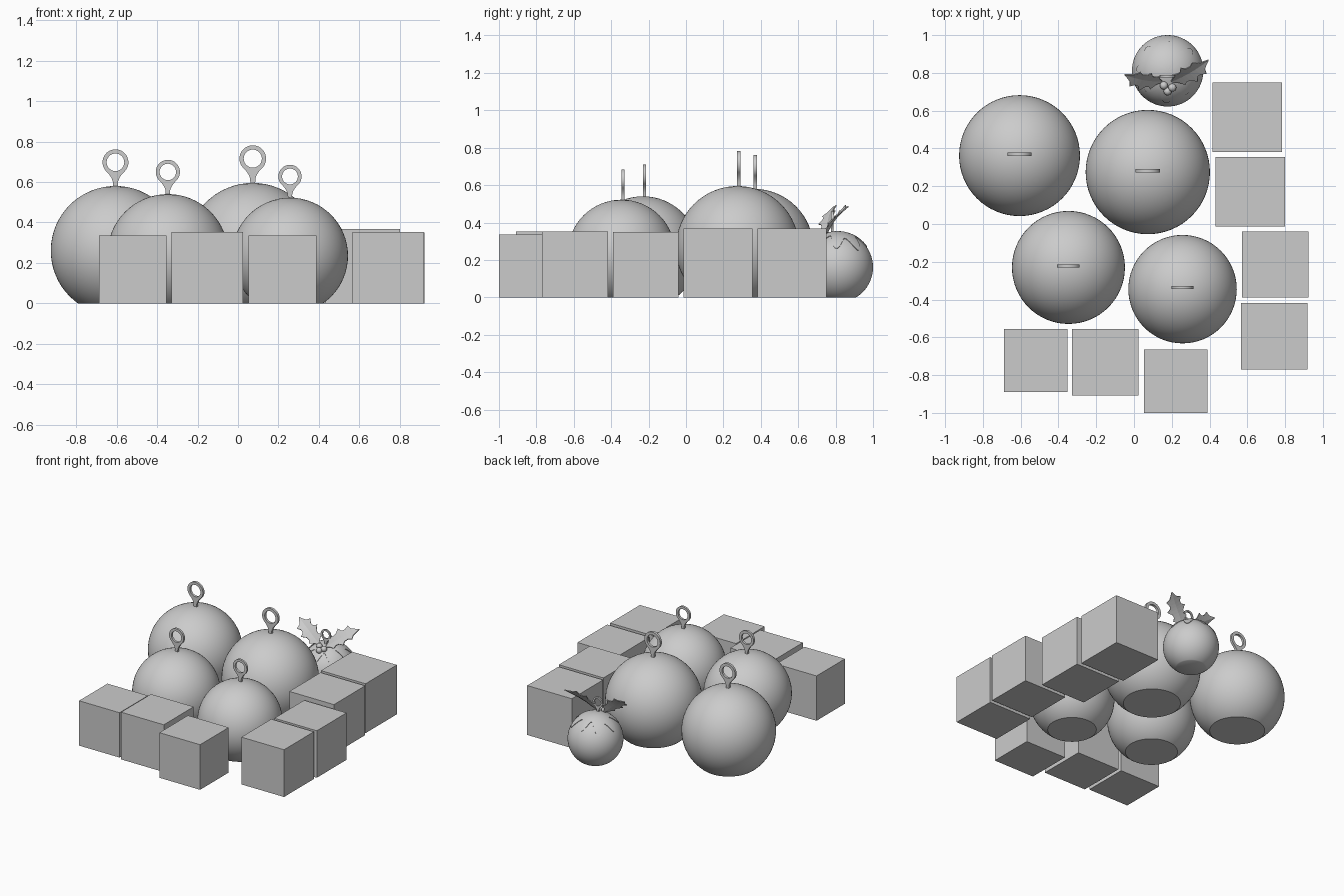
import bpy, bmesh
from math import sin, cos, pi, radians, atan2, sqrt
from mathutils import Vector, Matrix

cube = bpy.data.objects.get("Cube")
if cube:
    bpy.data.objects.remove(cube, do_unlink=True)

grey = bpy.data.materials.new("light_grey")
grey.use_nodes = True
GREY = (0.6, 0.6, 0.6, 1)
grey.diffuse_color = GREY
grey.node_tree.nodes["Principled BSDF"].inputs["Base Color"].default_value = GREY


def finish(bm, name, smooth=True):
    """Turn a bmesh into a grey object, smooth with sharp edges kept."""
    bmesh.ops.recalc_face_normals(bm, faces=bm.faces)
    mesh = bpy.data.meshes.new(name)
    bm.to_mesh(mesh)
    bm.free()
    mesh.materials.append(grey)
    obj = bpy.data.objects.new(name, mesh)
    bpy.context.collection.objects.link(obj)
    if smooth:
        bpy.ops.object.select_all(action='DESELECT')
        obj.select_set(True)
        bpy.context.view_layer.objects.active = obj
        bpy.ops.object.shade_smooth_by_angle(angle=radians(35))
    return obj


def ball(name, centre, radius, flat_base=True, segments=64):
    """Sphere, cut flat where it meets the ground."""
    bm = bmesh.new()
    bmesh.ops.create_uvsphere(bm, u_segments=segments, v_segments=segments // 2,
                              radius=radius, matrix=Matrix.Translation(centre))
    if flat_base:
        cut = bmesh.ops.bisect_plane(bm, geom=bm.verts[:] + bm.edges[:] + bm.faces[:],
                                     plane_co=(0, 0, 0), plane_no=(0, 0, 1), clear_inner=True)
        rim = [e for e in cut["geom_cut"] if isinstance(e, bmesh.types.BMEdge)]
        bmesh.ops.contextual_create(bm, geom=rim)
    return finish(bm, name)


def hook(name, x, y, top, size):
    """Flat hanging loop: a ring whose outline tapers down into a neck."""
    neck = [(0.46, -0.98), (0.3, -1.22), (0.2, -1.5), (0.17, -2.1)]
    arc = [(cos(radians(a)), sin(radians(a))) for a in range(-50, 231, 7)]
    outline = [*reversed(neck), *arc, *[(-px, pz) for px, pz in neck]]
    bm = bmesh.new()
    centre = Vector((x, y - size * 0.14, top + size * 1.83))
    outer, inner = [], []
    for px, pz in outline:
        a = atan2(pz, px)
        outer.append(bm.verts.new(centre + size * Vector((px, 0, pz))))
        inner.append(bm.verts.new(centre + size * 0.68 * Vector((cos(a), 0, sin(a)))))
    for i in range(len(outline)):
        j = (i + 1) % len(outline)
        bm.faces.new((outer[i], outer[j], inner[j], inner[i]))
    face_copy = bmesh.ops.extrude_face_region(bm, geom=bm.faces[:])
    moved = [v for v in face_copy["geom"] if isinstance(v, bmesh.types.BMVert)]
    bmesh.ops.translate(bm, verts=moved, vec=(0, size * 0.28, 0))
    return finish(bm, name)


# Large baubles with hanging loops: x, y, radius, centre height
baubles = [(-0.606, 0.362, 0.32, 0.26), (0.073, 0.275, 0.329, 0.266),
           (-0.347, -0.23, 0.299, 0.241), (0.257, -0.345, 0.287, 0.235)]
for n, (x, y, r, z) in enumerate(baubles, 1):
    ball(f"bauble_{n}", (x, y, z), r)
    hook(f"bauble_loop_{n}", x, y + 0.008, z + r, r * 0.2)

# Boxes: centre x, centre y, edge length
boxes = [(-0.52, -0.723, 0.334), (-0.152, -0.732, 0.352), (0.22, -0.832, 0.336),
         (0.742, -0.593, 0.352), (0.748, -0.215, 0.35),
         (0.616, 0.171, 0.368), (0.6, 0.566, 0.368)]
for n, (x, y, s) in enumerate(boxes, 1):
    bm = bmesh.new()
    bmesh.ops.create_cube(bm, size=s, matrix=Matrix.Translation((x, y, s / 2)))
    finish(bm, f"box_{n}", smooth=False)

# Small pudding bauble
PUD = Vector((0.178, 0.811, 0.161))
PUD_R = 0.189
ball("pudding", PUD, PUD_R)
hook("pudding_loop", 0.178, 0.782, PUD.z + PUD_R - 0.004, 0.04)


# Icing cap with a dripping edge
def icing_cap(steps=128, rings=14):
    bm = bmesh.new()
    pole = bm.verts.new(PUD + Vector((0, 0, PUD_R + 0.004)))
    loops = []
    for k in range(1, rings + 2):
        loop = []
        for i in range(steps):
            a = 2 * pi * i / steps
            edge = radians(46 + 13 * cos(8 * a + 0.4) + 4 * sin(3 * a))
            theta = edge * min(k, rings) / rings
            r = PUD_R + (0.004 if k <= rings else -0.004)
            loop.append(bm.verts.new(PUD + r * Vector((sin(theta) * cos(a), sin(theta) * sin(a), cos(theta)))))
        loops.append(loop)
    for i in range(steps):
        j = (i + 1) % steps
        bm.faces.new((pole, loops[0][i], loops[0][j]))
        for a, b in zip(loops, loops[1:]):
            bm.faces.new((a[i], b[i], b[j], a[j]))
    return finish(bm, "icing")


icing_cap()


# Holly leaves: spiny outline on both sides of a folded midrib
def leaf(name, base, tip, normal):
    base, tip, normal = Vector(base), Vector(tip), Vector(normal)
    along = tip - base
    across = normal.cross(along).normalized()
    up = along.cross(across).normalized()
    if up.z < 0:
        up = -up
    # Scalloped half widths, with a sharp spine at the end of each scallop
    outline = [(0, 0.006), (0.1, 0.02), (0.2, 0.052), (0.28, 0.038), (0.37, 0.042),
               (0.48, 0.068), (0.55, 0.043), (0.64, 0.04), (0.75, 0.056),
               (0.8, 0.03), (0.88, 0.017), (1, 0.001)]
    bm = bmesh.new()
    rows = []
    for t, w in outline:
        mid = base + along * t + up * 0.012 * sin(pi * t)
        rows.append([bm.verts.new(mid + across * w * s + up * abs(s) * w * 0.2) for s in (-1, 0, 1)])
    for a, b in zip(rows, rows[1:]):
        for i in range(2):
            bm.faces.new((a[i], a[i + 1], b[i + 1], b[i]))
    obj = finish(bm, name, smooth=False)
    thick = obj.modifiers.new("thickness", 'SOLIDIFY')
    thick.thickness = 0.006
    thick.offset = 0
    return obj


leaf("holly_leaf_right", (0.145, 0.755, 0.345), (-0.05, 0.79, 0.485), (0.2, -0.72, 0.68))
leaf("holly_leaf_left", (0.2, 0.755, 0.345), (0.395, 0.868, 0.485), (-0.05, -0.75, 0.66))

# Berries resting on the icing
for n, (x, y) in enumerate([(0.158, 0.733), (0.203, 0.722), (0.178, 0.702)], 1):
    dx, dy = x - PUD.x, y - PUD.y
    z = PUD.z + sqrt((PUD_R + 0.014) ** 2 - dx * dx - dy * dy)
    ball(f"berry_{n}", (x, y, z), 0.021, flat_base=False, segments=24)
